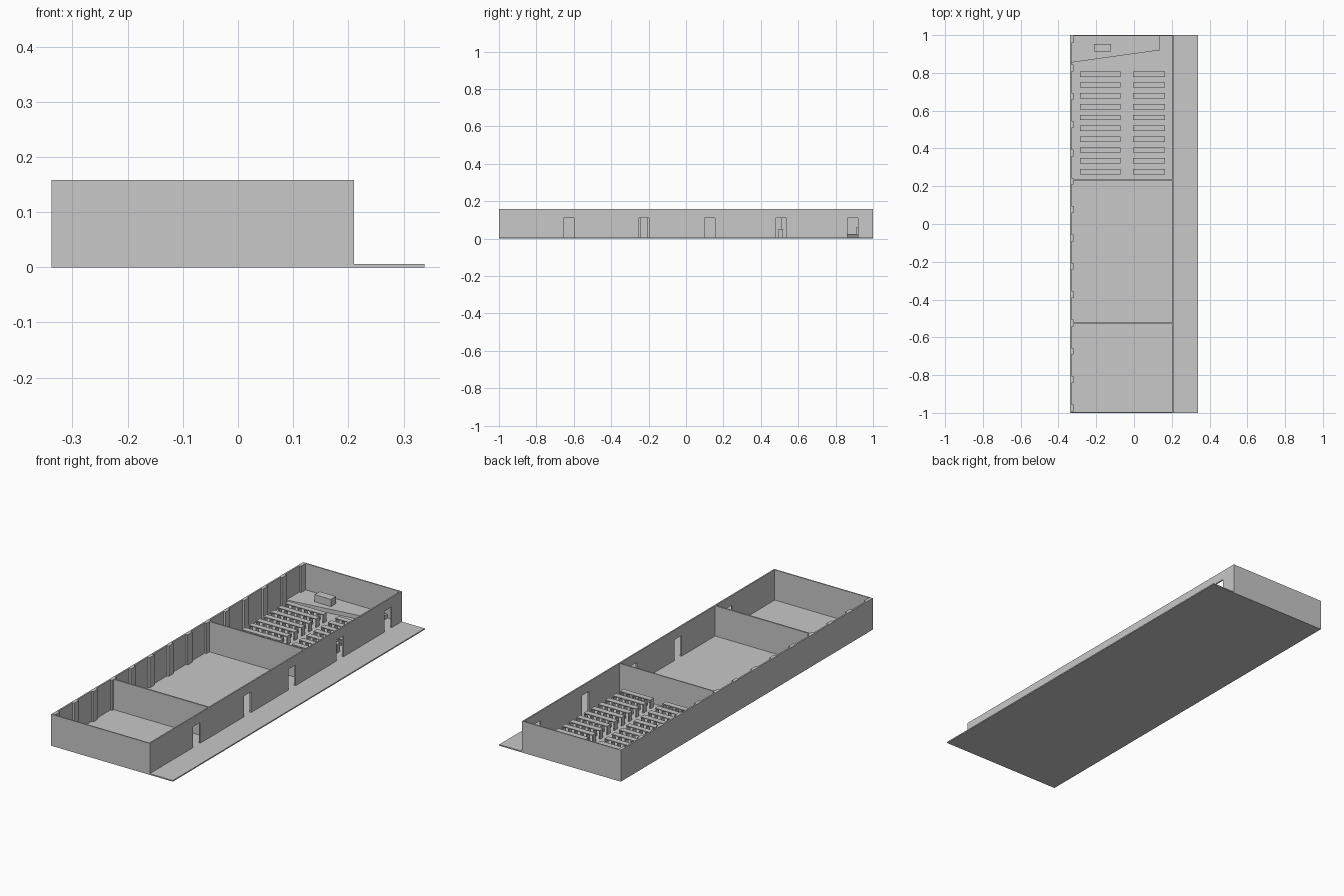
import bpy
import bmesh

old = bpy.data.objects.get("Cube")
if old:
    bpy.data.objects.remove(old)

# Single plaster grey
grey = bpy.data.materials.new("plaster_grey")
grey.use_nodes = True
COLOUR = (0.58, 0.58, 0.58, 1)
grey.diffuse_color = COLOUR
grey.node_tree.nodes["Principled BSDF"].inputs["Base Color"].default_value = COLOUR

FLOOR, TOP = 0.006, 0.158
LEFT, RIGHT, WALK = -0.338, 0.21, 0.338
THIN = 0.006


def add_box(bm, x, y, z):
    """Add a box given (min, max) ranges along each axis."""
    v = [bm.verts.new((a, b, c)) for a in x for b in y for c in z]
    for f in ((0, 1, 3, 2), (4, 6, 7, 5), (0, 4, 5, 1),
              (2, 3, 7, 6), (0, 2, 6, 4), (1, 5, 7, 3)):
        bm.faces.new([v[i] for i in f])


def finish(name, bm):
    bmesh.ops.recalc_face_normals(bm, faces=bm.faces)
    mesh = bpy.data.meshes.new(name)
    bm.to_mesh(mesh)
    bm.free()
    mesh.materials.append(grey)
    obj = bpy.data.objects.new(name, mesh)
    bpy.context.scene.collection.objects.link(obj)
    return obj


def boxes(name, *ranges):
    bm = bmesh.new()
    for r in ranges:
        add_box(bm, *r)
    return finish(name, bm)


# Floor slab with the outer walkway
boxes("floor_slab", ((LEFT, WALK), (-1, 1), (0, FLOOR)))

# Plain outer walls
walls = (FLOOR, TOP)
boxes("front_wall", ((LEFT, RIGHT), (-1, -1 + THIN), walls))
boxes("back_wall", ((LEFT, RIGHT), (1 - THIN, 1), walls))
boxes("long_wall", ((LEFT, -0.33), (-1 + THIN, 1 - THIN), walls))

# Corridor wall: piers between doorways, with a lintel over each doorway
DOOR_HEAD, DOOR_HALF = 0.11, 0.028
thickness = (RIGHT - 0.007, RIGHT)
parts, start = [], -1 + THIN
for door in (-0.628, -0.225, 0.128, 0.508, 0.892):
    a, b = door - DOOR_HALF, door + DOOR_HALF
    parts.append((thickness, (start, a), walls))
    parts.append((thickness, (a, b), (DOOR_HEAD, TOP)))
    start = b
parts.append((thickness, (start, 1 - THIN), walls))
boxes("corridor_wall", *parts)

# Cross walls dividing the three rooms
for name, y, half in (("front_partition", -0.525, 0.004),
                      ("back_partition", 0.234, 0.003)):
    boxes(name, ((-0.33, RIGHT - 0.007), (y - half, y + half), walls))

# Pilasters along the inside of the long wall
boxes("pilasters", *[((-0.33, -0.32), (y - 0.018, y + 0.018), walls)
                     for y in (0.976 - 0.15 * i for i in range(14))])

# Raised stage with a slanted front edge
STAGE = 0.026
bm = bmesh.new()
outline = [(-0.33, 0.855), (0.135, 0.92), (0.135, 0.995), (-0.33, 0.995)]
base = bm.faces.new([bm.verts.new((x, y, FLOOR)) for x, y in outline])
lift = bmesh.ops.extrude_face_region(bm, geom=[base])
bmesh.ops.translate(bm, vec=(0, 0, STAGE - FLOOR),
                    verts=[g for g in lift["geom"] if isinstance(g, bmesh.types.BMVert)])
finish("stage", bm)

# Lecturer's desk on the stage
boxes("stage_desk", ((-0.213, -0.122), (0.912, 0.952), (STAGE, 0.062)))


# Long tables on panel legs, ten rows in two blocks
def table(name, x0, x1, y, legs):
    depth = (y - 0.014, y + 0.014)
    parts = [((x0, x1), depth, (0.046, 0.05))]
    for i in range(legs):
        x = x0 + (x1 - x0 - 0.005) * i / (legs - 1)
        parts.append(((x, x + 0.005), (y - 0.012, y + 0.012), (FLOOR, 0.046)))
    boxes(name, *parts)


for row in range(10):
    y = 0.793 - 0.0573 * row
    table(f"left_block_table_{row + 1}", -0.285, -0.072, y, 7)
    table(f"right_block_table_{row + 1}", -0.006, 0.164, y, 6)
